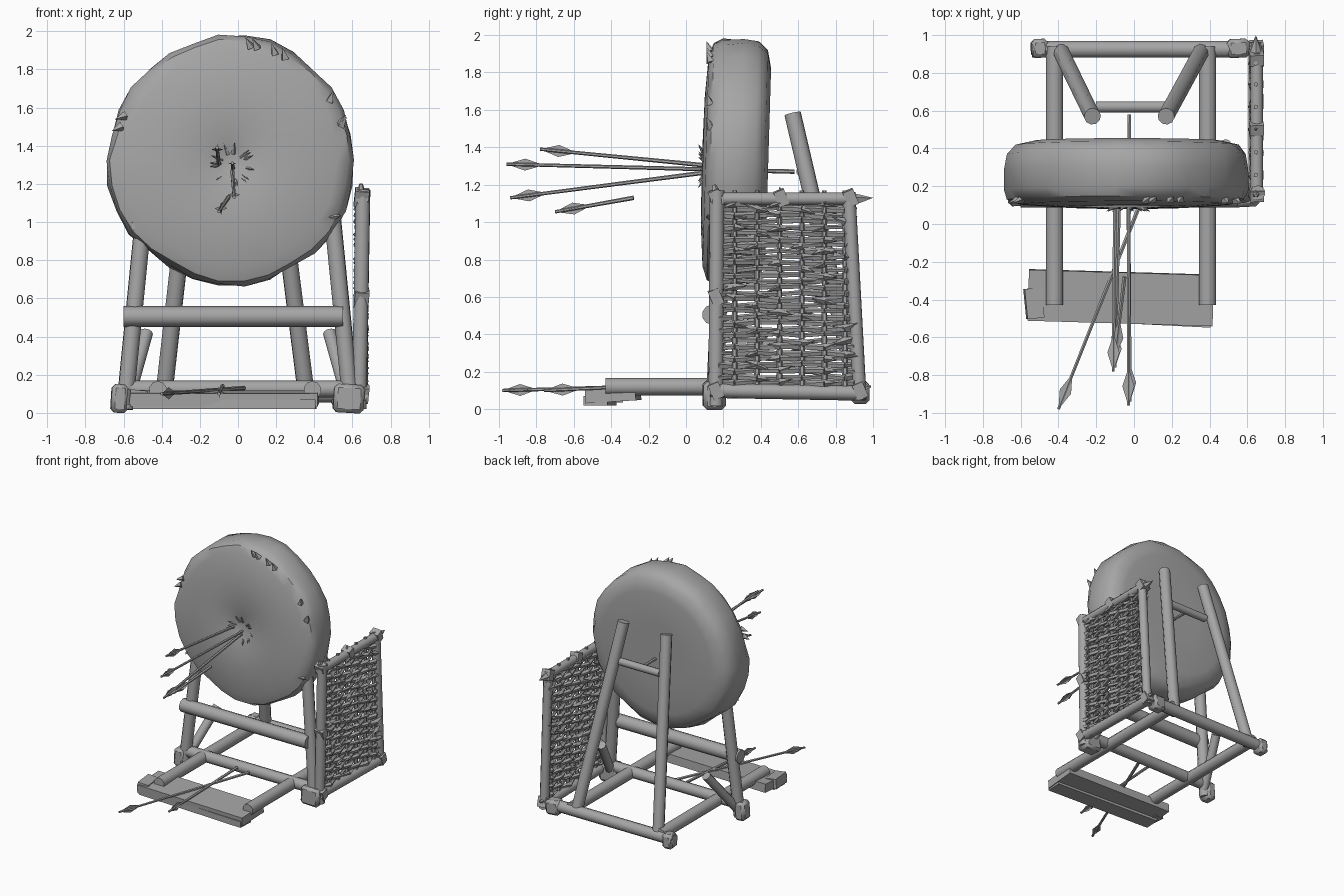
import bpy, bmesh, math, random
from mathutils import Vector, Matrix

if "Cube" in bpy.data.objects:
    bpy.data.objects.remove(bpy.data.objects["Cube"])

random.seed(4)
grey = bpy.data.materials.new("plain grey")
grey.diffuse_color = (0.38, 0.38, 0.38, 1)
grey.use_nodes = True
grey.node_tree.nodes["Principled BSDF"].inputs["Base Color"].default_value = grey.diffuse_color


def finish(name, bm, angle=40):
    bmesh.ops.recalc_face_normals(bm, faces=bm.faces)
    me = bpy.data.meshes.new(name)
    bm.to_mesh(me)
    bm.free()
    ob = bpy.data.objects.new(name, me)
    bpy.context.collection.objects.link(ob)
    me.materials.append(grey)
    bpy.ops.object.select_all(action='DESELECT')
    ob.select_set(True)
    bpy.context.view_layer.objects.active = ob
    bpy.ops.object.shade_smooth_by_angle(angle=math.radians(angle))
    return ob


def rod(bm, a, b, r1, r2=None, sides=10):
    a, b = Vector(a), Vector(b)
    d = b - a
    m = Matrix.Translation((a + b) / 2) @ d.to_track_quat('Z', 'Y').to_matrix().to_4x4()
    bmesh.ops.create_cone(bm, cap_ends=True, segments=sides, radius1=r1,
                          radius2=r1 if r2 is None else r2, depth=d.length, matrix=m)


def box(bm, c, s, rot=(0, 0, 0)):
    m = Matrix.Translation(c)
    for ax, ang in zip('XYZ', rot):
        m = m @ Matrix.Rotation(ang, 4, ax)
    bmesh.ops.create_cube(bm, size=1, matrix=m @ Matrix.Diagonal((*s, 1)))


def part(name, rods):
    bm = bmesh.new()
    for a, b, r in rods:
        rod(bm, a, b, r)
    return finish(name, bm)


# straw target disc: turned profile (radius, y), slightly lumpy
bm = bmesh.new()
N = 30
profile = [(0.06, 0.085), (0.35, 0.09), (0.56, 0.105), (0.625, 0.13), (0.65, 0.18),
           (0.65, 0.29), (0.635, 0.37), (0.59, 0.42), (0.5, 0.44), (0.25, 0.44)]
rings = []
wob = [random.uniform(-0.012, 0.012) for _ in range(N)]
for r, y in profile:
    ring = []
    for i in range(N):
        t = 2 * math.pi * i / N
        rr = r + (wob[i] + random.uniform(-0.008, 0.008) if r > 0.5 else 0)
        z = rr * math.sin(t)
        ring.append(bm.verts.new((-0.035 + rr * math.cos(t), y + 0.03 * z, 1.325 + z)))
    rings.append(ring)
for p, q in zip(rings, rings[1:]):
    for i in range(N):
        j = (i + 1) % N
        bm.faces.new((p[i], p[j], q[j], q[i]))
bm.faces.new(rings[-1])
hub = bm.verts.new((-0.035, 0.12, 1.325))
for i in range(N):
    bm.faces.new((rings[0][i], rings[0][(i + 1) % N], hub))
finish("target_disc", bm)

# loose straw around the bullseye and the rim
bm = bmesh.new()
for _ in range(14):
    t = random.uniform(0, 6.28)
    a = Vector((-0.03 + 0.06 * math.cos(t), 0.1, 1.3 + 0.06 * math.sin(t)))
    b = a + Vector((0.06 * math.cos(t), -0.035, 0.06 * math.sin(t)))
    rod(bm, a, b, 0.014, 0.0, 4)
for deg in (15, 20, 32, 60, 68, 75, 82, 155, 165, 215, 330):
    t = math.radians(deg + random.uniform(-3, 3))
    a = Vector((-0.035 + 0.6 * math.cos(t), 0.13, 1.325 + 0.6 * math.sin(t)))
    b = a + Vector((0.06 * math.cos(t + 0.7), -0.02, 0.06 * math.sin(t + 0.7)))
    rod(bm, a, b, 0.025, 0.0, 4)
finish("loose_straw", bm)

# stand: mirrored legs, braces and ground rails
for s, side in ((-1, "left"), (1, "right")):
    part("front_leg_" + side, [((s * 0.595, 0.15, 0.02), (s * 0.49, 0.20, 1.08), 0.045)])
    part("leg_brace_" + side, [((s * 0.575, 0.16, 0.08), (s * 0.48, 0.42, 0.42), 0.035)])
    part("back_leg_" + side, [((s * 0.375 - 0.015, 0.92, 0.08), (s * 0.195 - 0.025, 0.57, 1.58), 0.045)])
    part("ground_rail_" + side, [((s * 0.405 - 0.015, -0.43, 0.12), (s * 0.405 - 0.015, 0.94, 0.12), 0.047)])
part("rear_ground_bar", [((-0.54, 0.925, 0.1), (0.57, 0.925, 0.1), 0.046)])
part("front_ground_bar", [((-0.6, 0.16, 0.125), (0.6, 0.16, 0.125), 0.045)])
part("front_crossbar", [((-0.6, 0.14, 0.505), (0.55, 0.14, 0.505), 0.054)])
part("back_crossbar", [((-0.2, 0.62, 1.27), (0.17, 0.62, 1.27), 0.03)])

# chunky feet at the corners
bm = bmesh.new()
for c, s in (((-0.62, 0.15, 0.075), (0.09, 0.11, 0.15)), ((0.58, 0.15, 0.075), (0.16, 0.12, 0.15)),
             ((-0.5, 0.93, 0.09), (0.09, 0.1, 0.12)), ((0.55, 0.93, 0.09), (0.12, 0.1, 0.12))):
    box(bm, c, s, (0, 0.06, 0.05))
bmesh.ops.bevel(bm, geom=list(bm.edges), offset=0.02, segments=1, affect='EDGES')
finish("corner_feet", bm)

# flat board lying under the front ends of the rails
bm = bmesh.new()
box(bm, (-0.07, -0.39, 0.075), (0.98, 0.27, 0.07), (0.06, 0, -0.03))
box(bm, (-0.07, -0.46, 0.045), (0.96, 0.13, 0.05), (0, 0, -0.05))
box(bm, (-0.53, -0.42, 0.08), (0.09, 0.16, 0.08), (0, 0.1, 0.1))
finish("front_board", bm)

# wicker screen: frame, upright stakes and woven strands
X = 0.645
frame = [((0.635, 0.16, 0.02), (0.655, 0.165, 1.17), 0.04),
         ((X, 0.93, 0.05), (0.65, 0.87, 1.16), 0.036),
         ((0.65, 0.13, 1.125), (0.65, 0.9, 1.125), 0.034),
         ((X, 0.13, 0.1), (X, 0.96, 0.085), 0.04)]
part("screen_frame", frame)
stakes = [0.26, 0.38, 0.50, 0.62, 0.74, 0.85]
bm = bmesh.new()
for y in stakes:
    rod(bm, (X, y, 0.06), (X, y, 1.17), 0.016, 0.012, 6)
finish("screen_stakes", bm)
bm = bmesh.new()
rows = 31
for k in range(rows):
    z = 0.14 + 0.96 * k / (rows - 1)
    ys = [0.17] + stakes + [0.905]
    pts = []
    for i, y in enumerate(ys):
        side = 1 if (i + k) % 2 else -1
        pts.append(Vector((X + 0.02 * side, y, z + random.uniform(-0.008, 0.008))))
    for a, b in zip(pts, pts[1:]):
        rod(bm, a, b, 0.016 + random.uniform(-0.004, 0.004), None, 5)
    # frayed ends sticking out of the weave
    for _ in range(4):
        p = random.choice(pts[1:-1])
        q = p + Vector((random.uniform(-0.012, 0.02), random.choice((-1, 1)) * 0.07, random.uniform(-0.03, 0.03)))
        rod(bm, p, q, 0.022, 0.0, 4)
finish("woven_strands", bm)

# knotted ties on the screen frame
bm = bmesh.new()
for y, z in ((0.16, 1.13), (0.51, 1.13), (0.88, 1.13), (0.16, 0.1), (0.93, 0.1), (0.16, 0.6)):
    box(bm, (X + 0.003, y, z), (0.075, 0.06, 0.085), (0.4, 0.1, 0))
rod(bm, (X, 0.9, 0.11), (X, 0.99, 0.12), 0.04, 0.005, 5)
rod(bm, (X, 0.9, 1.12), (X, 1.0, 1.13), 0.035, 0.0, 5)
rod(bm, (X, 0.51, 1.12), (X, 0.5, 1.19), 0.035, 0.0, 5)
rod(bm, (X, 0.17, 1.12), (X, 0.15, 1.2), 0.035, 0.01, 5)
finish("screen_ties", bm)


# arrows: nock end to tip, with two crossed diamond vanes
def arrow(name, tail, tip):
    bm = bmesh.new()
    tail, tip = Vector(tail), Vector(tip)
    d = (tip - tail).normalized()
    u = d.cross(Vector((0, 0, 1))).normalized()
    rod(bm, tail, tip, 0.009, 0.012, 6)
    for v in (u, d.cross(u)):
        q = [tail, tail + d * 0.1 + v * 0.032, tail + d * 0.2, tail + d * 0.1 - v * 0.032]
        bm.faces.new([bm.verts.new(p) for p in q])
    finish(name, bm)


arrow("arrow_centre", (-0.03, -0.96, 1.31), (-0.025, 0.58, 1.27))
arrow("arrow_high", (-0.11, -0.78, 1.39), (-0.1, 0.14, 1.3))
arrow("arrow_low", (-0.02, -0.94, 1.13), (-0.03, 0.14, 1.27))
arrow("arrow_short", (-0.1, -0.7, 1.055), (-0.05, -0.28, 1.13))
arrow("ground_arrow_slanted", (-0.4, -0.98, 0.1), (0.03, 0.1, 0.13))
arrow("ground_arrow_straight", (-0.1, -0.76, 0.1), (-0.08, 0.1, 0.14))
